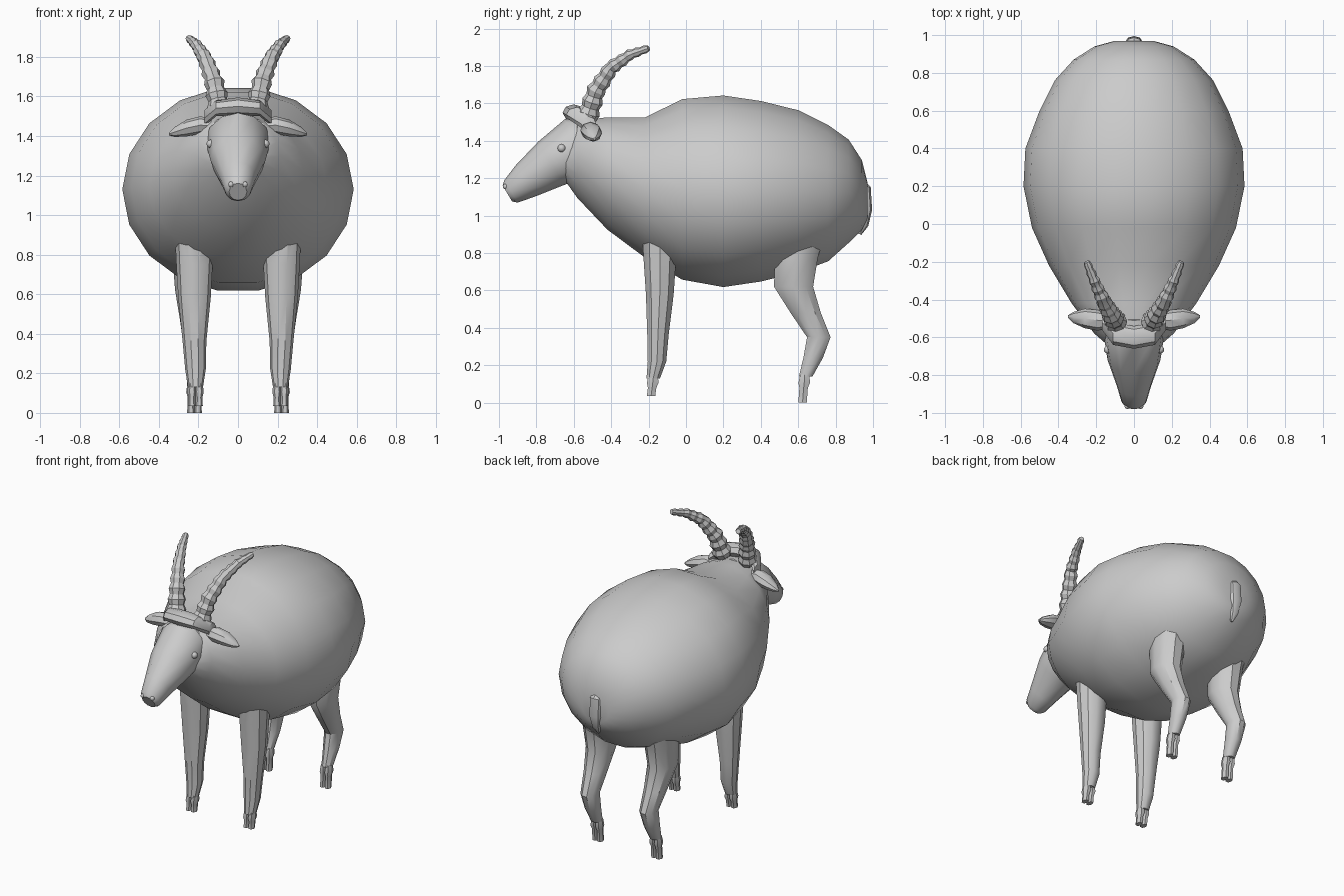
import bpy, bmesh, math
from mathutils import Vector


def finish(name, bm, mirror=False, angle=35):
    bmesh.ops.recalc_face_normals(bm, faces=bm.faces)
    me = bpy.data.meshes.new(name)
    bm.to_mesh(me)
    bm.free()
    ob = bpy.data.objects.new(name, me)
    bpy.context.collection.objects.link(ob)
    if mirror:
        ob.modifiers.new("Mirror", 'MIRROR')
    bpy.ops.object.select_all(action='DESELECT')
    ob.select_set(True)
    bpy.context.view_layer.objects.active = ob
    bpy.ops.object.shade_smooth_by_angle(angle=math.radians(angle))
    return ob


def loft(name, rings, sides=10, axis=None, mirror=False, angle=35):
    """Skin elliptical rings given as (x, y, z, half width, half depth)."""
    bm = bmesh.new()
    pts = [Vector(r[:3]) for r in rings]
    loops = []
    for i, (p, r) in enumerate(zip(pts, rings)):
        t = Vector(axis) if axis else pts[min(i + 1, len(pts) - 1)] - pts[max(i - 1, 0)]
        t.normalize()
        ref = Vector((1, 0, 0)) if abs(t.x) < 0.8 else Vector((0, 1, 0))
        s = (ref - t * ref.dot(t)).normalized()
        u = t.cross(s)
        loops.append([bm.verts.new(p + s * r[3] * math.cos(a) + u * r[4] * math.sin(a))
                      for a in (2 * math.pi * k / sides for k in range(sides))])
    for a, b in zip(loops, loops[1:]):
        for k in range(sides):
            n = (k + 1) % sides
            bm.faces.new((a[k], a[n], b[n], b[k]))
    bm.faces.new(loops[0])
    bm.faces.new(loops[-1])
    return finish(name, bm, mirror, angle)


# Round woolly body: y, top, bottom, half width
profile = [(-0.65, 1.38, 1.19, 0.13), (-0.58, 1.51, 1.09, 0.21), (-0.42, 1.53, 0.92, 0.33),
           (-0.22, 1.53, 0.77, 0.45), (-0.02, 1.63, 0.65, 0.54), (0.2, 1.65, 0.61, 0.585),
           (0.4, 1.62, 0.64, 0.575), (0.6, 1.57, 0.69, 0.50), (0.76, 1.49, 0.75, 0.42),
           (0.87, 1.41, 0.85, 0.32), (0.94, 1.30, 0.92, 0.21), (0.97, 1.18, 0.98, 0.10)]
loft("body", [(0, y, (t + b) / 2, w, (t - b) / 2) for y, t, b, w in profile],
     sides=18, axis=(0, 1, 0))

# Wedge-shaped head
loft("head", [(0, -0.45, 1.42, 0.12, 0.12), (0, -0.56, 1.37, 0.165, 0.17),
              (0, -0.72, 1.28, 0.14, 0.135), (0, -0.86, 1.185, 0.09, 0.098),
              (0, -0.935, 1.13, 0.068, 0.07), (0, -0.955, 1.118, 0.045, 0.05)],
     sides=12, axis=(0, -0.86, -0.51))

# Wool fringe across the forehead
loft("forehead_fringe", [(-0.17, -0.52, 1.49, 0.04, 0.04), (-0.11, -0.58, 1.54, 0.06, 0.04),
                         (0, -0.60, 1.55, 0.06, 0.045), (0.11, -0.58, 1.54, 0.06, 0.04),
                         (0.17, -0.52, 1.49, 0.04, 0.04)], sides=8, axis=(1, 0, 0))

# Ridged horns sweeping up, back and outward
path = [Vector(p) for p in ((0.09, -0.53, 1.52), (0.12, -0.48, 1.67),
                            (0.165, -0.40, 1.79), (0.21, -0.30, 1.86), (0.25, -0.20, 1.895))]
horn = []
steps = 20
for i in range(steps + 1):
    f = i / steps * (len(path) - 1)
    k = min(int(f), len(path) - 2)
    p = path[k].lerp(path[k + 1], f - k)
    r = (0.058 - 0.040 * i / steps) * (1.1 if i % 2 else 0.88)
    horn.append((*p, r, r))
loft("horns", horn, sides=8, mirror=True, angle=25)

# Leaf-shaped ears
loft("ears", [(0.12, -0.51, 1.45, 0.03, 0.03), (0.19, -0.51, 1.455, 0.055, 0.045),
              (0.26, -0.50, 1.44, 0.052, 0.042), (0.32, -0.495, 1.42, 0.03, 0.025),
              (0.35, -0.49, 1.41, 0.006, 0.006)], sides=8, axis=(1, 0, 0), mirror=True)

# Straight front legs
loft("front_legs", [(0.22, -0.14, 0.92, 0.10, 0.10), (0.22, -0.14, 0.75, 0.092, 0.09),
                    (0.22, -0.14, 0.58, 0.082, 0.078), (0.22, -0.15, 0.36, 0.06, 0.06),
                    (0.215, -0.155, 0.22, 0.052, 0.052), (0.215, -0.175, 0.13, 0.038, 0.038)],
     sides=10, axis=(0, 0, -1), mirror=True)

# Bent hind legs
loft("hind_legs", [(0.23, 0.62, 0.92, 0.11, 0.13), (0.23, 0.59, 0.77, 0.10, 0.12),
                   (0.23, 0.575, 0.62, 0.088, 0.11), (0.225, 0.64, 0.48, 0.07, 0.085),
                   (0.22, 0.71, 0.35, 0.056, 0.066), (0.22, 0.68, 0.24, 0.048, 0.055),
                   (0.22, 0.64, 0.14, 0.036, 0.038)], sides=10, axis=(0, 0, -1), mirror=True)


# Cloven hooves, two toes per foot
def hooves(name, x, y, base):
    for side, dx in (("inner", -0.018), ("outer", 0.018)):
        loft(f"{name}_{side}", [(x + dx, y, 0.15, 0.018, 0.028),
                                (x + dx, y - 0.003, 0.105, 0.024, 0.036),
                                (x + dx, y - 0.006, 0.08, 0.017, 0.026),
                                (x + dx, y - 0.012, base, 0.019, 0.026)],
             sides=6, axis=(0, 0, -1), mirror=True)


hooves("front_hoof", 0.215, -0.175, 0.035)
hooves("hind_hoof", 0.22, 0.635, 0.0)

# Hanging tail
loft("tail", [(0, 0.90, 1.20, 0.03, 0.03), (0, 0.955, 1.14, 0.045, 0.035),
              (0, 0.965, 1.03, 0.045, 0.03), (0, 0.95, 0.95, 0.03, 0.025),
              (0, 0.93, 0.90, 0.008, 0.008)], sides=8)


# Eyes and nostrils
def ball(name, loc, radius):
    bm = bmesh.new()
    bmesh.ops.create_icosphere(bm, subdivisions=2, radius=radius)
    bmesh.ops.translate(bm, verts=bm.verts, vec=loc)
    finish(name, bm, mirror=True, angle=60)


ball("eyes", (0.138, -0.665, 1.36), 0.022)
ball("nostrils", (0.035, -0.965, 1.155), 0.015)
